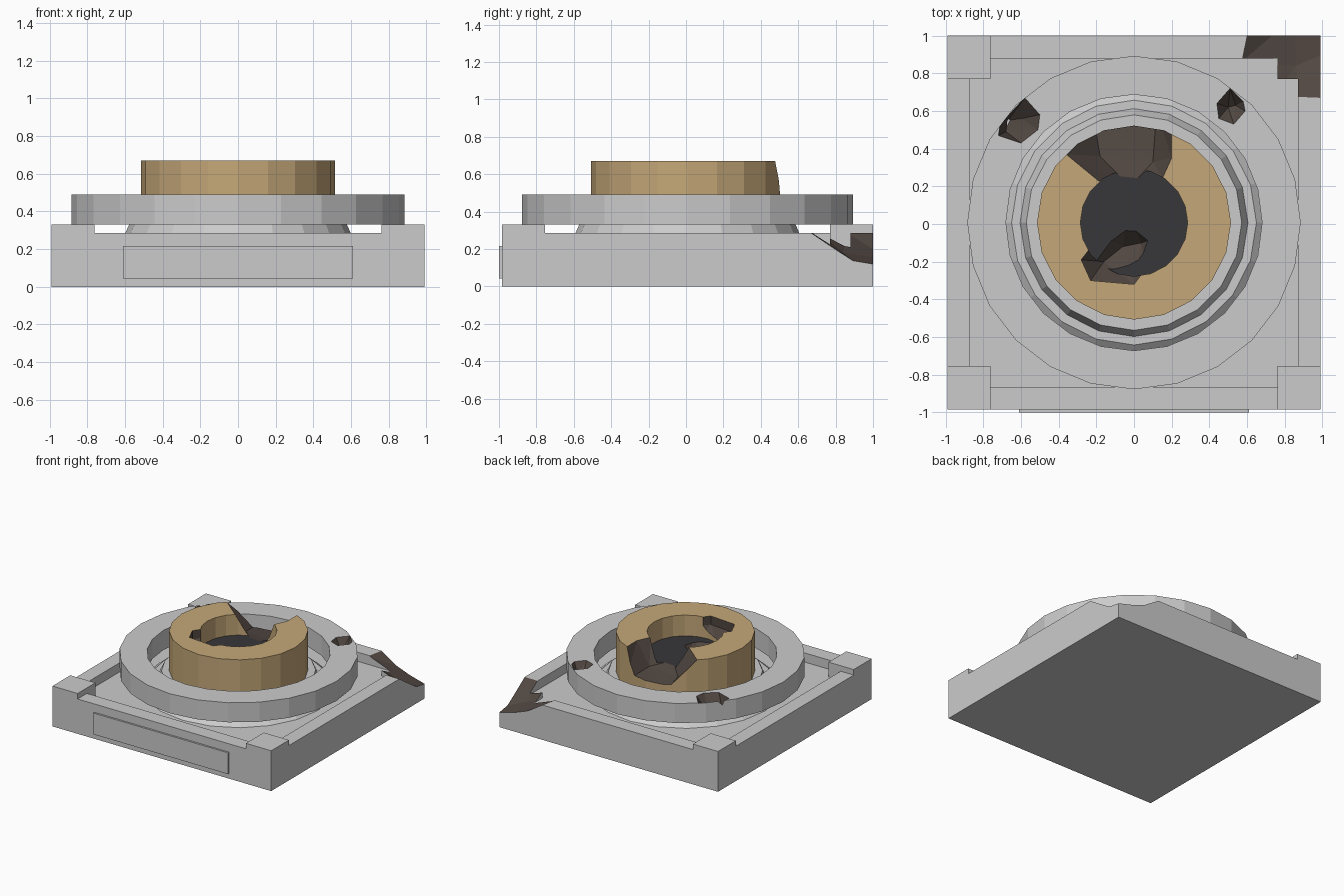
import bpy, bmesh, math

if "Cube" in bpy.data.objects:
    bpy.data.objects.remove(bpy.data.objects["Cube"])

CY = 0.0075  # the square body sits slightly behind centre, the front plate fills the rest


def material(name, rgb):
    m = bpy.data.materials.new(name)
    m.diffuse_color = (*rgb, 1)
    m.use_nodes = True
    m.node_tree.nodes["Principled BSDF"].inputs["Base Color"].default_value = m.diffuse_color
    return m


GREY = material("grey_stone", (0.8, 0.8, 0.8))
BRASS = material("brass", (0.56, 0.39, 0.19))
DARK = material("dark_core", (0.038, 0.038, 0.044))
BROKEN = material("broken_face", (0.085, 0.065, 0.055))


def finish(name, bm, mat):
    bmesh.ops.recalc_face_normals(bm, faces=bm.faces)
    me = bpy.data.meshes.new(name)
    bm.to_mesh(me)
    bm.free()
    me.materials.append(mat)
    ob = bpy.data.objects.new(name, me)
    bpy.context.collection.objects.link(ob)
    return ob


def box(name, x, y, z, mat=GREY):
    bm = bmesh.new()
    bmesh.ops.create_cube(bm, size=1)
    for v in bm.verts:
        v.co = [(a + b) / 2 + c * (b - a) for c, (a, b) in zip(v.co, (x, y, z))]
    return finish(name, bm, mat)


def lathe(name, profile, sides, mat):
    # closed (radius, height) loop turned around the vertical axis
    bm = bmesh.new()
    rows = []
    for i in range(sides):
        a = 2 * math.pi * i / sides
        rows.append([bm.verts.new((r * math.cos(a), CY + r * math.sin(a), z)) for r, z in profile])
    n = len(profile)
    for i in range(sides):
        p, q = rows[i], rows[(i + 1) % sides]
        for j in range(n):
            k = (j + 1) % n
            if profile[j][0] > 0 or profile[k][0] > 0:
                bm.faces.new((p[j], q[j], q[k], p[k]))
    bmesh.ops.remove_doubles(bm, verts=bm.verts, dist=1e-5)
    return finish(name, bm, mat)


def chip(name, outline, z, low):
    # convex rock: outline at the surface height, a lifted copy, and low points
    bm = bmesh.new()
    for x, y in outline:
        bm.verts.new((x, y, z))
        bm.verts.new((x, y, z + 0.3))
    for p in low:
        bm.verts.new(p)
    res = bmesh.ops.convex_hull(bm, input=bm.verts)
    loose = [v for v in set(res["geom_interior"] + res["geom_unused"])
             if isinstance(v, bmesh.types.BMVert)]
    bmesh.ops.delete(bm, geom=loose, context="VERTS")
    return finish(name, bm, BROKEN)


def carve(ob, cutters):
    for c in cutters:
        m = ob.modifiers.new("cut", "BOOLEAN")
        m.operation = "DIFFERENCE"
        m.solver = "EXACT"
        m.material_mode = "TRANSFER"
        m.object = c
    bpy.context.view_layer.update()
    dg = bpy.context.evaluated_depsgraph_get()
    me = bpy.data.meshes.new_from_object(ob.evaluated_get(dg))
    ob.modifiers.clear()
    ob.data = me


# Square base: recessed floor, lower rims, raised corner blocks
base = box("base", (-0.99, 0.99), (CY - 0.9925, CY + 0.9925), (0, 0.33))
cuts = []
for z, reach in ((0.21, 0.872), (0.285, 1.5)):
    for hx, hy in ((reach, 0.762), (0.762, reach)):
        cuts.append(box("cutter", (-hx, hx), (CY - hy, CY + hy), (z, 0.6)))

# Broken corner of the base
cuts.append(chip("corner_chip",
                 [(0.62, 1.1), (0.57, 0.86), (0.77, 0.71), (0.87, 0.675), (1.1, 0.665)], 0.285,
                 [(1.1, 0.83, 0.18), (1.1, 0.94, 0.1), (0.85, 1.1, 0.14),
                  (0.86, 0.84, 0.18), (1.1, 1.1, 0.12)]))
carve(base, cuts)

# Front plate
box("front_plate", (-0.61, 0.61), (-1.0, -0.975), (0.043, 0.217))

# Stepped pedestal under the ring
lathe("pedestal", [(0, 0.2), (0.72, 0.2), (0.72, 0.21), (0.65, 0.27), (0.605, 0.27),
                   (0.572, 0.345), (0, 0.345)], 20, GREY)

# Outer ring with two chips
ring = lathe("outer_ring", [(0.68, 0.33), (0.885, 0.33), (0.885, 0.49), (0.68, 0.49)], 24, GREY)
ring_cuts = [
    chip("left_ring_chip",
         [(-0.5, 0.58), (-0.58, 0.67), (-0.71, 0.53), (-0.72, 0.47), (-0.6, 0.43), (-0.51, 0.5)], 0.49,
         [(-0.67, 0.55, 0.32), (-0.6, 0.56, 0.38), (-0.68, 0.49, 0.34)]),
    chip("right_ring_chip",
         [(0.44, 0.64), (0.51, 0.72), (0.58, 0.65), (0.59, 0.6), (0.53, 0.53), (0.45, 0.56)], 0.49,
         [(0.5, 0.62, 0.4), (0.54, 0.63, 0.41)]),
]
carve(ring, ring_cuts)

# Brass collar and its dark core, both broken by two larger chips
collar = lathe("brass_collar", [(0.285, 0.33), (0.515, 0.33), (0.515, 0.67), (0.285, 0.67)], 20, BRASS)
core = lathe("dark_core", [(0, 0.335), (0.29, 0.335), (0.29, 0.5), (0, 0.5)], 20, DARK)
collar_cuts = [
    chip("back_chip",
         [(-0.36, 0.37), (-0.19, 0.23), (0, 0.18), (0.15, 0.24), (0.2, 0.35), (0.2, 0.62), (-0.36, 0.62)], 0.67,
         [(-0.22, 0.6, 0.45), (0.12, 0.6, 0.46), (0.1, 0.33, 0.48), (-0.18, 0.36, 0.48), (-0.02, 0.2, 0.51)]),
    chip("front_chip",
         [(-0.28, -0.19), (-0.23, -0.3), (0, -0.32), (0.06, -0.24), (0.12, -0.07),
          (-0.03, 0.05), (-0.18, -0.06)], 0.6,
         [(-0.06, -0.12, 0.4), (0.04, -0.1, 0.43), (-0.16, -0.2, 0.45)]),
]
carve(collar, collar_cuts)
carve(core, collar_cuts)

# Remove the helpers
for c in cuts + ring_cuts + collar_cuts:
    bpy.data.objects.remove(c)
